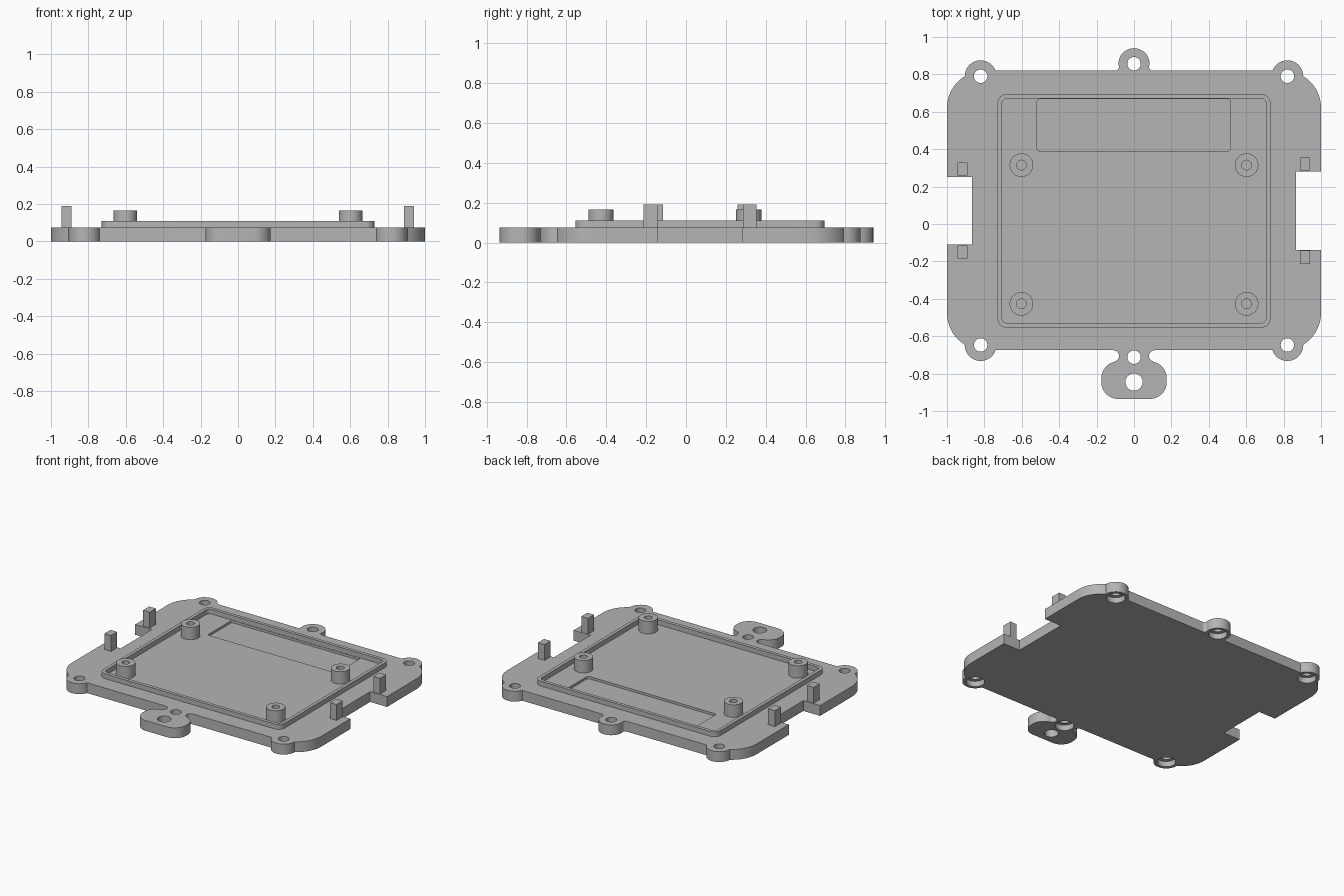
import bpy, bmesh
from math import cos, sin, radians

if "Cube" in bpy.data.objects:
    bpy.data.objects.remove(bpy.data.objects["Cube"])

TOP = 0.075      # plate thickness
SINK = 0.01      # raised parts overlap the plate by this much

grey = bpy.data.materials.new("plain grey")
grey.use_nodes = True
colour = (0.46, 0.46, 0.46, 1)
grey.diffuse_color = colour
grey.node_tree.nodes["Principled BSDF"].inputs["Base Color"].default_value = colour


# --- outline helpers ---
def arc(cx, cy, r, a0, a1, n=12):
    angles = [radians(a0 + (a1 - a0) * i / n) for i in range(n + 1)]
    return [(cx + r * cos(a), cy + r * sin(a)) for a in angles]


def circle(cx, cy, r, n=40):
    return arc(cx, cy, r, 0, 360, n)[:-1]


def rounded_rect(x0, x1, y0, y1, r):
    corners = [(x1 - r, y0 + r, -90), (x1 - r, y1 - r, 0),
               (x0 + r, y1 - r, 90), (x0 + r, y0 + r, 180)]
    return [p for x, y, a in corners for p in arc(x, y, r, a, a + 90, 6)]


# --- solid helpers ---
def finish(name, bm):
    bmesh.ops.recalc_face_normals(bm, faces=bm.faces)
    mesh = bpy.data.meshes.new(name)
    bm.to_mesh(mesh)
    bm.free()
    mesh.materials.append(grey)
    obj = bpy.data.objects.new(name, mesh)
    bpy.context.collection.objects.link(obj)
    return obj


def prism(name, outlines, z0, z1):
    bm = bmesh.new()
    for outline in outlines:
        face = bm.faces.new([bm.verts.new((x, y, z0)) for x, y in outline])
        new = bmesh.ops.extrude_face_region(bm, geom=[face])["geom"]
        verts = [v for v in new if isinstance(v, bmesh.types.BMVert)]
        bmesh.ops.translate(bm, verts=verts, vec=(0, 0, z1 - z0))
    return finish(name, bm)


def ring(name, outer, inner, z0, z1):
    bm = bmesh.new()
    loops = [[bm.verts.new((x, y, z)) for x, y in pts]
             for pts, z in ((outer, z0), (outer, z1), (inner, z1), (inner, z0))]
    n = len(outer)
    for a, b in zip(loops, loops[1:] + loops[:1]):
        for i in range(n):
            j = (i + 1) % n
            bm.faces.new((a[i], a[j], b[j], b[i]))
    return finish(name, bm)


def activate(obj):
    bpy.ops.object.select_all(action='DESELECT')
    obj.select_set(True)
    bpy.context.view_layer.objects.active = obj


def cut(target, name, outlines, z0, z1):
    cutter = prism(name, outlines, z0, z1)
    cutter.hide_render = True
    mod = target.modifiers.new(name, 'BOOLEAN')
    mod.operation, mod.solver, mod.object = 'DIFFERENCE', 'EXACT', cutter
    activate(target)
    bpy.ops.object.modifier_apply(modifier=name)
    bpy.data.objects.remove(cutter)


# --- base plate: one side of the outline, front to back ---
def side(notch_lo, notch_hi):
    pts = arc(0.085, -0.845, 0.09, -90, 0) + arc(0.085, -0.825, 0.09, 0, 90)
    pts += arc(0.11, -0.705, 0.03, 270, 90)                  # neck of front tab
    pts += arc(0.82, -0.647, 0.085, 199, 360, 20)            # front ear
    pts += arc(0.8, -0.475, 0.2, -58, 0)                     # front corner
    pts += [(1, notch_lo), (0.865, notch_lo), (0.865, notch_hi), (1, notch_hi)]
    pts += arc(0.8, 0.62, 0.2, 0, 58)                        # back corner
    pts += arc(0.82, 0.79, 0.085, 0, 160, 20) + [(0.74, 0.82)]
    pts += arc(0.1, 0.84, 0.02, 270, 180, 6)
    pts += arc(0, 0.857, 0.083, 0, 90)                       # back tab
    return pts


right_side = side(-0.14, 0.28)
left_side = [(-x, y) for x, y in reversed(side(-0.11, 0.25)[:-1])]
plate = prism("base_plate", [right_side + left_side], 0, TOP)

# --- screw holes, counterbored from below, and the shallow recess on top ---
screws = [(s * 0.82, y) for s in (-1, 1) for y in (-0.647, 0.79)]
screws += [(0, 0.857), (0, -0.712)]
cut(plate, "counterbores", [circle(x, y, 0.062) for x, y in screws], -0.05, 0.04)
holes = [circle(x, y, 0.036) for x, y in screws] + [circle(0, -0.845, 0.046)]
cut(plate, "through_holes", holes, -0.05, 0.15)
cut(plate, "recess", [rounded_rect(-0.518, 0.515, 0.39, 0.668, 0.015)], 0.058, 0.15)
parts = [plate]

# --- raised rim ---
parts.append(ring("raised_rim",
                  rounded_rect(-0.73, 0.73, -0.555, 0.695, 0.05),
                  rounded_rect(-0.706, 0.706, -0.53, 0.671, 0.028),
                  TOP - SINK, 0.11))

# --- standoffs and clip posts on both sides ---
for s, label in ((-1, "right"), (1, "left")):
    for y, end in ((-0.427, "front"), (0.315, "back")):
        parts.append(ring(f"{end}_{label}_standoff", circle(s * 0.602, y, 0.063),
                          circle(s * 0.602, y, 0.026), TOP - SINK, 0.165))

for x, y, label in ((-0.917, -0.15, "front_right"), (-0.917, 0.294, "back_right"),
                    (0.914, -0.178, "front_left"), (0.914, 0.32, "back_left")):
    box = [(x - 0.027, y - 0.035), (x + 0.027, y - 0.035),
           (x + 0.027, y + 0.035), (x - 0.027, y + 0.035)]
    parts.append(prism(f"{label}_post", [box], TOP - SINK, 0.19))

for part in parts:
    activate(part)
    bpy.ops.object.shade_smooth_by_angle(angle=radians(30))
